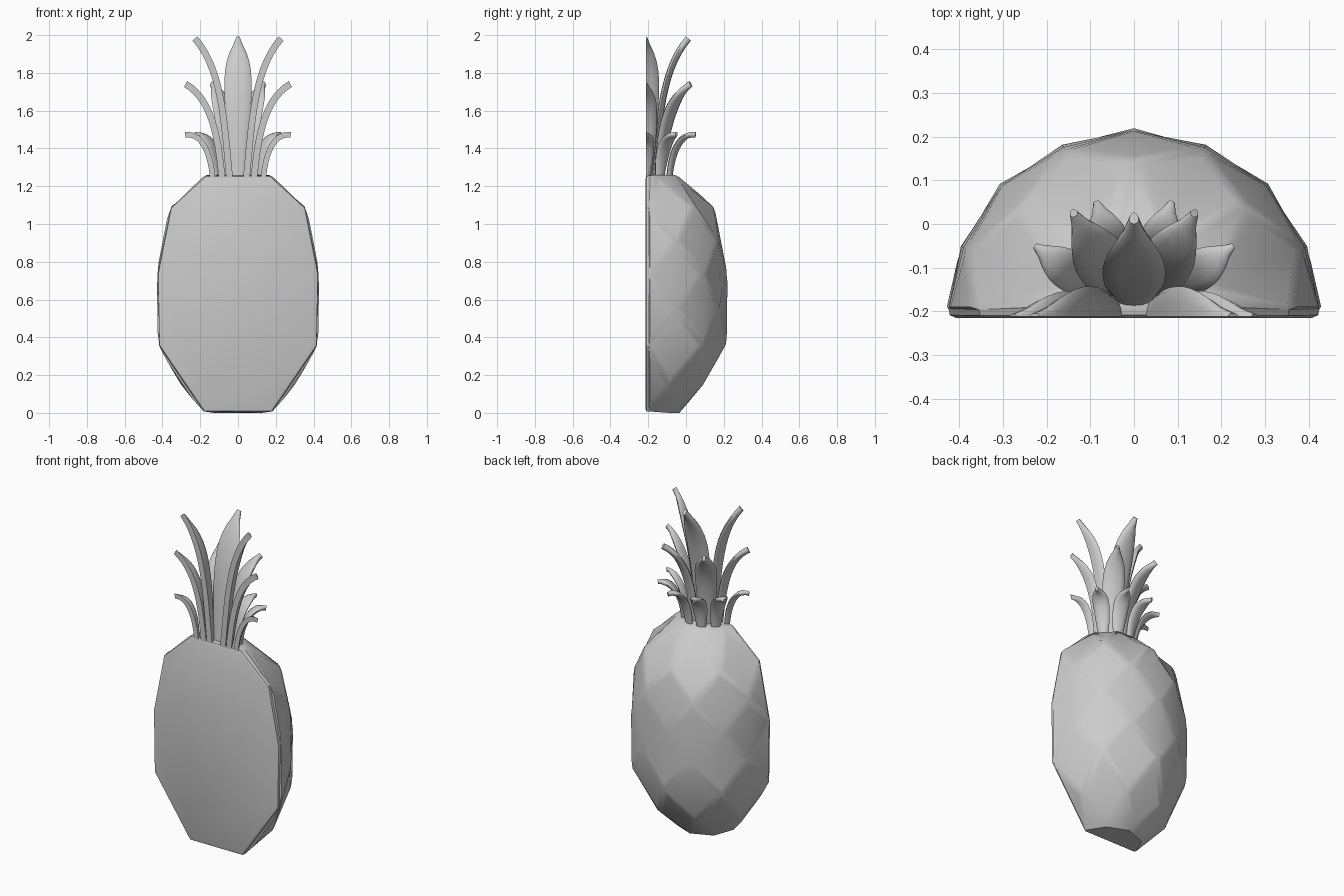
import bpy, bmesh
from math import sin, cos, pi, radians
from mathutils import Vector

cube = bpy.data.objects.get("Cube")
if cube:
    bpy.data.objects.remove(cube, do_unlink=True)

FRONT = -0.215          # plane of the flat cut face

grey = bpy.data.materials.new("plain_grey")
grey.use_nodes = True
grey.diffuse_color = (0.6, 0.6, 0.6, 1)
grey.node_tree.nodes["Principled BSDF"].inputs["Base Color"].default_value = (0.6, 0.6, 0.6, 1)


def finish(bm, name, angle):
    bmesh.ops.recalc_face_normals(bm, faces=bm.faces)
    mesh = bpy.data.meshes.new(name)
    bm.to_mesh(mesh)
    bm.free()
    mesh.materials.append(grey)
    obj = bpy.data.objects.new(name, mesh)
    bpy.context.collection.objects.link(obj)
    bpy.ops.object.select_all(action='DESELECT')
    obj.select_set(True)
    bpy.context.view_layer.objects.active = obj
    bpy.ops.object.shade_smooth_by_angle(angle=radians(angle))
    return obj


# Fruit: half of a diamond lattice, with staggered columns of (radius, height)
EVEN = [(0.18, 0.0), (0.425, 0.36), (0.43, 0.73), (0.36, 1.09)]
ODD = [(0.325, 0.15), (0.425, 0.55), (0.417, 0.91), (0.17, 1.26)]
COLUMNS = 9


def build_fruit():
    bm = bmesh.new()
    grid = []
    for c in range(COLUMNS):
        a = pi * c / (COLUMNS - 1)
        grid.append([bm.verts.new((r * cos(a), FRONT + r * sin(a), z))
                     for r, z in (ODD if c % 2 else EVEN)])
    ends = [bm.verts.new((s * 0.17, FRONT, 1.26)) for s in (1, -1)]
    scales = []
    for c in range(COLUMNS):
        left = grid[c - 1] if c else None
        right = grid[c + 1] if c < COLUMNS - 1 else None
        col = grid[c]
        if c % 2:
            bm.faces.new((left[0], right[0], col[0]))
        for i in range(3):
            side = i + 1 if c % 2 else i
            ring = [col[i], right and right[side], col[i + 1], left and left[side]]
            scales.append(bm.faces.new([v for v in ring if v]))
        if c % 2 == 0:
            top = [col[3], right[3] if right else ends[1], left[3] if left else ends[0]]
            scales.append(bm.faces.new(top))
    # Flat cut face, top and bottom
    rim = grid[0] + [ends[0], ends[1]] + grid[-1][::-1]
    cut = bm.faces.new(rim)
    bm.faces.new([ends[0]] + [grid[c][3] for c in range(1, COLUMNS, 2)] + [ends[1]])
    bm.faces.new([grid[c][0] for c in range(0, COLUMNS, 2)])
    bmesh.ops.recalc_face_normals(bm, faces=bm.faces)
    # Softly raised scales and a softened rim round the cut
    bmesh.ops.inset_individual(bm, faces=scales, thickness=0.025, depth=0.005, use_even_offset=True)
    bmesh.ops.bevel(bm, geom=list(cut.edges), offset=0.022, segments=2,
                    profile=0.5, affect='EDGES', clamp_overlap=True)
    return finish(bm, "fruit_half", 32)


# Leaf: a lens-shaped section swept along a curve that bends outwards
STEPS, SIDES = 14, 12


def leaf(name, azimuth, path, width, thick):
    bm = bmesh.new()
    p = [Vector((r, 0, z)) for r, z in path]
    out = Vector((cos(azimuth), sin(azimuth), 0))
    across = Vector((-sin(azimuth), cos(azimuth), 0))
    rings = []
    for i in range(STEPS + 1):
        t = i / STEPS
        u = 1 - t
        q = u**3 * p[0] + 3*u*u*t * p[1] + 3*u*t*t * p[2] + t**3 * p[3]
        d = u*u * (p[1] - p[0]) + 2*u*t * (p[2] - p[1]) + t*t * (p[3] - p[2])
        d.normalize()
        normal = out * d.z - Vector((0, 0, d.x))
        w = width * (0.55 + 0.45 * sin(min(t / 0.6, 1) * pi / 2))
        if t > 0.6:
            w *= max(0.15, 1 - ((t - 0.6) / 0.4) ** 2.2)
        ring = []
        for k in range(SIDES):
            a = 2 * pi * k / SIDES
            bulge = thick * sin(a) * (1.0 if sin(a) > 0 else 0.6)
            v = out * q.x + Vector((0, FRONT, q.z)) + across * (w * cos(a)) + normal * bulge
            v.y = max(v.y, FRONT + 0.003)
            ring.append(bm.verts.new(v))
        rings.append(ring)
    for a, b in zip(rings, rings[1:]):
        for k in range(SIDES):
            n = (k + 1) % SIDES
            bm.faces.new((a[k], a[n], b[n], b[k]))
    bm.faces.new(rings[0])
    bm.faces.new(rings[-1])
    return finish(bm, name, 50)


build_fruit()

# Crown: three tiers (name, gaps, path, half width, half thickness)
TIERS = [
    ("inner_leaf", 2, [(0.04, 1.24), (0.07, 1.55), (0.08, 1.82), (0.225, 1.985)], 0.072, 0.022),
    ("middle_leaf", 3, [(0.08, 1.24), (0.10, 1.45), (0.13, 1.66), (0.275, 1.745)], 0.062, 0.022),
    ("outer_leaf", 5, [(0.13, 1.24), (0.14, 1.36), (0.18, 1.49), (0.28, 1.475)], 0.046, 0.018),
]
for name, gaps, path, width, thick in TIERS:
    for i in range(gaps + 1):
        leaf(f"{name}_{i + 1}", pi * i / gaps, path, width, thick)
